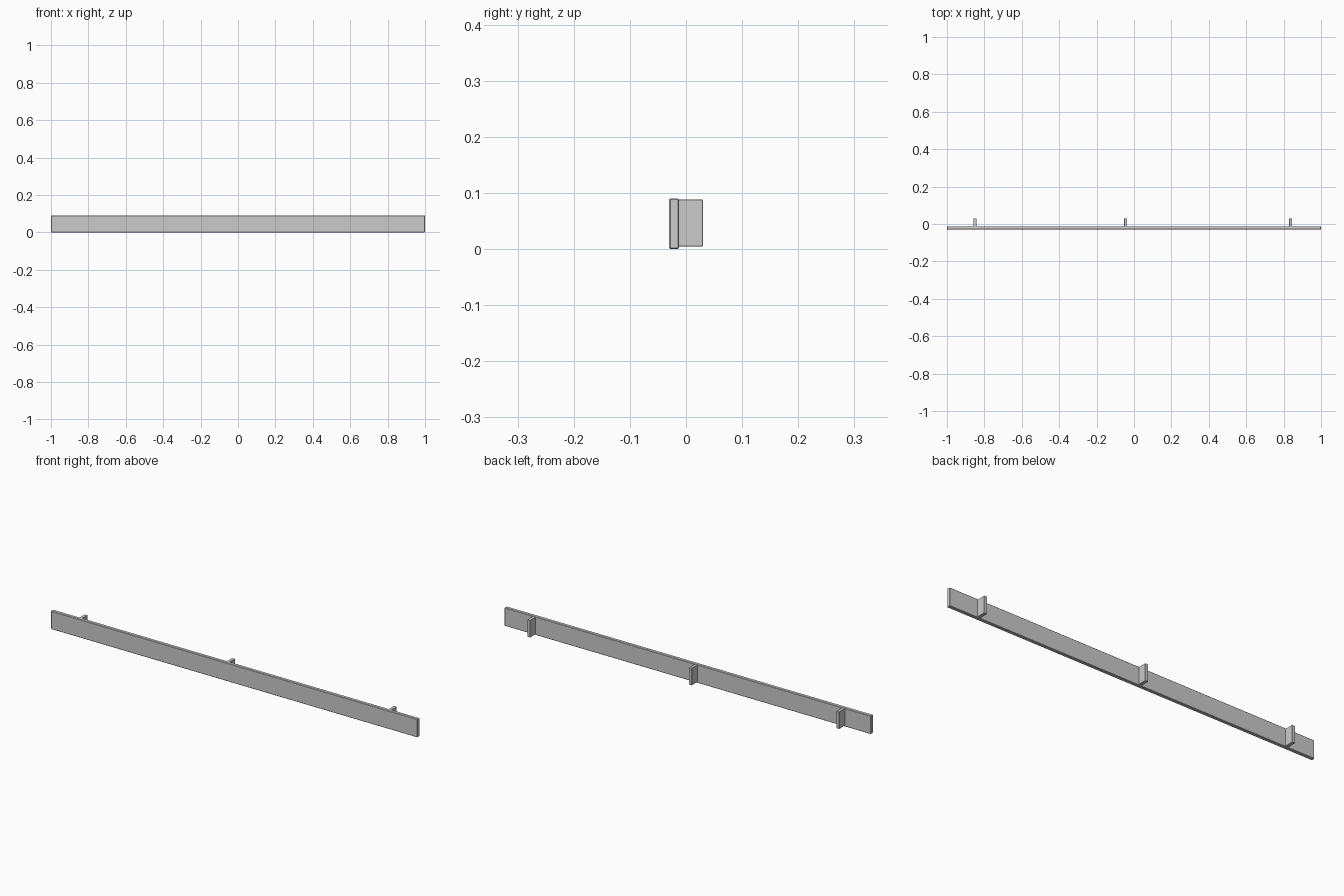
import bpy

if "Cube" in bpy.data.objects:
    bpy.data.objects.remove(bpy.data.objects["Cube"])


def box(name, lo, hi, bevel):
    """Box between two corners with a small chamfer on its edges."""
    centre = [(a + b) / 2 for a, b in zip(lo, hi)]
    bpy.ops.mesh.primitive_cube_add(size=1, location=centre)
    obj = bpy.context.object
    obj.name = name
    obj.scale = [b - a for a, b in zip(lo, hi)]
    bpy.ops.object.transform_apply(location=False, rotation=False, scale=True)
    mod = obj.modifiers.new("edge_bevel", 'BEVEL')
    mod.width = bevel
    mod.segments = 1
    return obj


# Long front board
box("board", (-1, -0.03, 0), (1, -0.0125, 0.09), 0.002)

# Upright cleats on the back of the board
for i, x in enumerate((-0.85, -0.045, 0.838)):
    box(f"back_cleat_{i + 1}", (x - 0.008, -0.0145, 0.004),
        (x + 0.008, 0.03, 0.088), 0.001)
